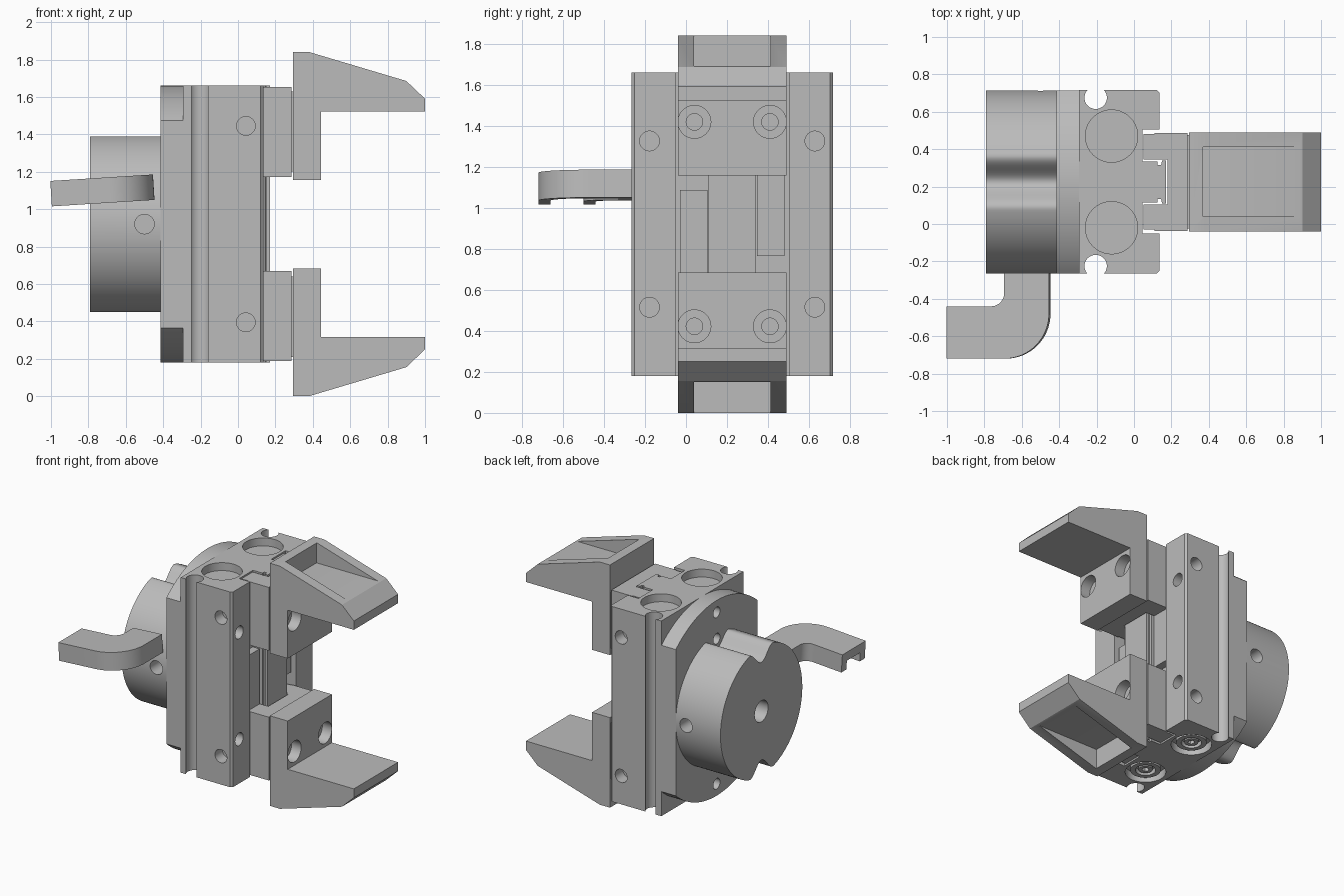
import bpy, bmesh, math
from mathutils import Matrix, Vector

if "Cube" in bpy.data.objects:
    bpy.data.objects.remove(bpy.data.objects["Cube"], do_unlink=True)

grey = bpy.data.materials.new("machined_grey")
grey.use_nodes = True
grey.diffuse_color = (0.5, 0.5, 0.5, 1)
grey.node_tree.nodes["Principled BSDF"].inputs["Base Color"].default_value = (0.5, 0.5, 0.5, 1)

MID_Y, MID_Z = 0.225, 0.92      # centre of the gripper
LOW, HIGH = 0.18, 1.66          # height of the body


def place(axis, u, v, w):
    """Point from two profile coordinates and one along the axis."""
    return {"x": (w, u, v), "y": (u, w, v), "z": (u, v, w)}[axis]


def prism(name, axis, pts, lo, hi):
    """Extrude a closed profile along an axis."""
    bm = bmesh.new()
    face = bm.faces.new([bm.verts.new(place(axis, u, v, lo)) for u, v in pts])
    ext = bmesh.ops.extrude_face_region(bm, geom=[face])
    verts = [g for g in ext["geom"] if isinstance(g, bmesh.types.BMVert)]
    bmesh.ops.translate(bm, verts=verts, vec=place(axis, 0, 0, hi - lo))
    bmesh.ops.recalc_face_normals(bm, faces=bm.faces)
    mesh = bpy.data.meshes.new(name)
    bm.to_mesh(mesh)
    bm.free()
    mesh.materials.append(grey)
    ob = bpy.data.objects.new(name, mesh)
    bpy.context.collection.objects.link(ob)
    return ob


def arc(cu, cv, r, a0, a1, n=16):
    return [(cu + r * math.cos(math.radians(a0 + (a1 - a0) * i / n)),
             cv + r * math.sin(math.radians(a0 + (a1 - a0) * i / n))) for i in range(n + 1)]


def box(name, x, y, z):
    return prism(name, "z", [(x[0], y[0]), (x[1], y[0]), (x[1], y[1]), (x[0], y[1])], *z)


def rod(axis, u, v, r, lo, hi, name="cutter", n=40):
    return prism(name, axis, arc(u, v, r, 0, 360, n)[:-1], lo, hi)


def select(ob):
    bpy.ops.object.select_all(action="DESELECT")
    ob.select_set(True)
    bpy.context.view_layer.objects.active = ob


def cut(ob, cutters):
    """Subtract every cutter, then remove it."""
    for c in cutters:
        c.hide_render = True
        mod = ob.modifiers.new("cut", "BOOLEAN")
        mod.operation, mod.solver, mod.object = "DIFFERENCE", "EXACT", c
        select(ob)
        bpy.ops.object.modifier_apply(modifier=mod.name)
        bpy.data.objects.remove(c, do_unlink=True)
    return ob


def mirrored(ob, name):
    """Copy of a part reflected top to bottom."""
    twin = ob.copy()
    twin.data = ob.data.copy()
    twin.name = name
    twin.data.transform(Matrix.Translation((0, 0, 2 * MID_Z)) @ Matrix.Scale(-1, 4, (0, 0, 1)))
    twin.data.flip_normals()
    bpy.context.collection.objects.link(twin)
    return twin


# Main body with chamfered corners and a wide slide channel
x0, x1, y0, y1, c = -0.295, 0.135, -0.265, 0.717, 0.015
body = prism("body", "z", [(x0, y0), (x1 - c, y0), (x1, y0 + c), (x1, -0.05), (0.045, -0.05),
                           (0.045, 0.505), (x1, 0.505), (x1, y1 - c), (x1 - c, y1), (x0, y1)], LOW, HIGH)
holes = []
for s in (-1, 1):
    side = MID_Y + s * 0.49
    holes.append(rod("z", -0.205, MID_Y + s * 0.45, 0.06, 0, 2))
    for t in (-1, 1):
        holes.append(rod("y", 0.042, MID_Z + t * 0.525, 0.05, side - 0.09, side + 0.09))
        holes.append(rod("x", MID_Y + s * 0.403, MID_Z + t * 0.405, 0.048, 0.04, 0.2))
    bore_y = MID_Y + s * 0.245
    holes.append(rod("z", -0.12, bore_y, 0.14, HIGH - 0.06, 2))
    holes.append(rod("z", -0.12, bore_y, 0.14, 0, LOW + 0.06))
cut(body, holes)

# Retaining rings and screws inside the lower bores
for s, side in ((-1, "front"), (1, "back")):
    y = MID_Y + s * 0.245
    cut(rod("z", -0.12, y, 0.105, LOW + 0.015, LOW + 0.065, side + "_bore_ring"),
        [rod("z", -0.12, y, 0.07, 0, LOW + 0.05)])
    cut(rod("z", -0.12, y, 0.048, LOW + 0.02, LOW + 0.065, side + "_bore_screw"),
        [rod("z", -0.12, y, 0.025, 0, LOW + 0.045, n=6)])

# Central guide rail with an undercut head
right_half = [(0.03, 0.11), (0.125, 0.11), (0.125, 0.09), (0.145, 0.09), (0.15, 0.115), (0.172, 0.115)]
rail = [(x, MID_Y - w) for x, w in right_half] + [(x, MID_Y + w) for x, w in reversed(right_half)]
prism("guide_rail", "z", rail, LOW, HIGH)

# Mounting flange: a disc with two flat sides
half = math.degrees(math.acos(0.49 / 0.74))
flange = prism("mounting_flange", "x", arc(MID_Y, MID_Z, 0.74, half, 180 - half, 48)
               + arc(MID_Y, MID_Z, 0.74, 180 + half, 360 - half, 48), -0.415, -0.295)
cut(flange, [rod("x", MID_Y, MID_Z + d, 0.04, -0.5, -0.33) for d in (-0.65, -0.45, 0.45, 0.65)])

# Round hub with a soft groove at top and bottom
outline = []
for i in range(240):
    a = math.tau * i / 240
    u, v = 0.49 * math.cos(a), 0.49 * math.sin(a)
    if abs(u) < 0.147:
        v -= math.copysign(0.06 * (1 + math.cos(math.pi * u / 0.147)), v)
    outline.append((MID_Y + u, MID_Z + v))
hub = prism("hub", "x", outline, -0.79, -0.415)
cut(hub, [rod("x", MID_Y, MID_Z, 0.08, -1, -0.5),
          rod("y", -0.5, MID_Z, 0.052, -0.4, -0.12), rod("y", -0.5, MID_Z, 0.052, 0.57, 0.9)])

# Upper jaw carriage riding on the rail, then its lower twin
carriage = prism("upper_carriage", "z", [
    (0.05, -0.03), (0.11, -0.03), (0.11, -0.037), (0.285, -0.037), (0.285, 0.487), (0.11, 0.487),
    (0.11, 0.48), (0.05, 0.48), (0.05, 0.345), (0.18, 0.345), (0.18, 0.105), (0.05, 0.105)], 1.172, 1.652)
plate = box("upper_spacer", (0.28, 0.3), (-0.025, 0.475), (1.2, 1.63))

# Upper finger with counterbored bolt holes and a pocket in the slope
finger = prism("upper_finger", "y", [(0.295, 1.157), (0.445, 1.157), (0.445, 1.523), (1, 1.523), (1, 1.59),
                                     (0.9, 1.685), (0.38, 1.84), (0.295, 1.84)], -0.04, 0.49)
holes = [box("cutter", (0.37, 1.1), (0.04, 0.412), (1.69, 2))]
for s in (-1, 1):
    y = MID_Y + s * 0.184
    holes += [rod("x", y, 1.418, 0.08, 0.365, 0.6), rod("x", y, 1.418, 0.04, 0.2, 0.4)]
    # keep the head bore clear of the arm above it
cut(finger, holes)
for part, name in ((carriage, "lower_carriage"), (plate, "lower_spacer"), (finger, "lower_finger")):
    mirrored(part, name)

# Racks linking the two carriages
box("lower_rack", (0.05, 0.108), (-0.03, 0.105), (0.66, 1.085))
box("upper_rack", (0.05, 0.108), (0.345, 0.48), (0.765, 1.18))


# Bent handle, hollow underneath, slightly tilted
def elbow(inset, end, tip):
    w = inset
    return ([(tip, -0.72 + w)] + arc(-0.69, -0.48, 0.24 - w, 270, 360) + [(-0.45 - w, end), (-0.69 + w, end)]
            + arc(-0.76, -0.37, 0.07 + w, 0, -90) + [(tip, -0.44 - w)])


handle = prism("handle", "z", elbow(0, -0.262, -1), -0.068, 0.068)
cut(handle, [prism("cutter", "z", elbow(0.06, -0.33, -1.1), -0.2, 0.0)])
pivot = Vector((-0.725, 0, 1.1))
handle.data.transform(Matrix.Translation(pivot) @ Matrix.Rotation(math.radians(-3.6), 4, "Y")
                      @ Matrix.Translation((0.725, 0, 0)))

# Smooth the round surfaces and keep the edges crisp
for ob in list(bpy.context.scene.objects):
    if ob.type == "MESH" and ob.data.materials and ob.data.materials[0] == grey:
        select(ob)
        bpy.ops.object.shade_smooth_by_angle(angle=math.radians(25))
